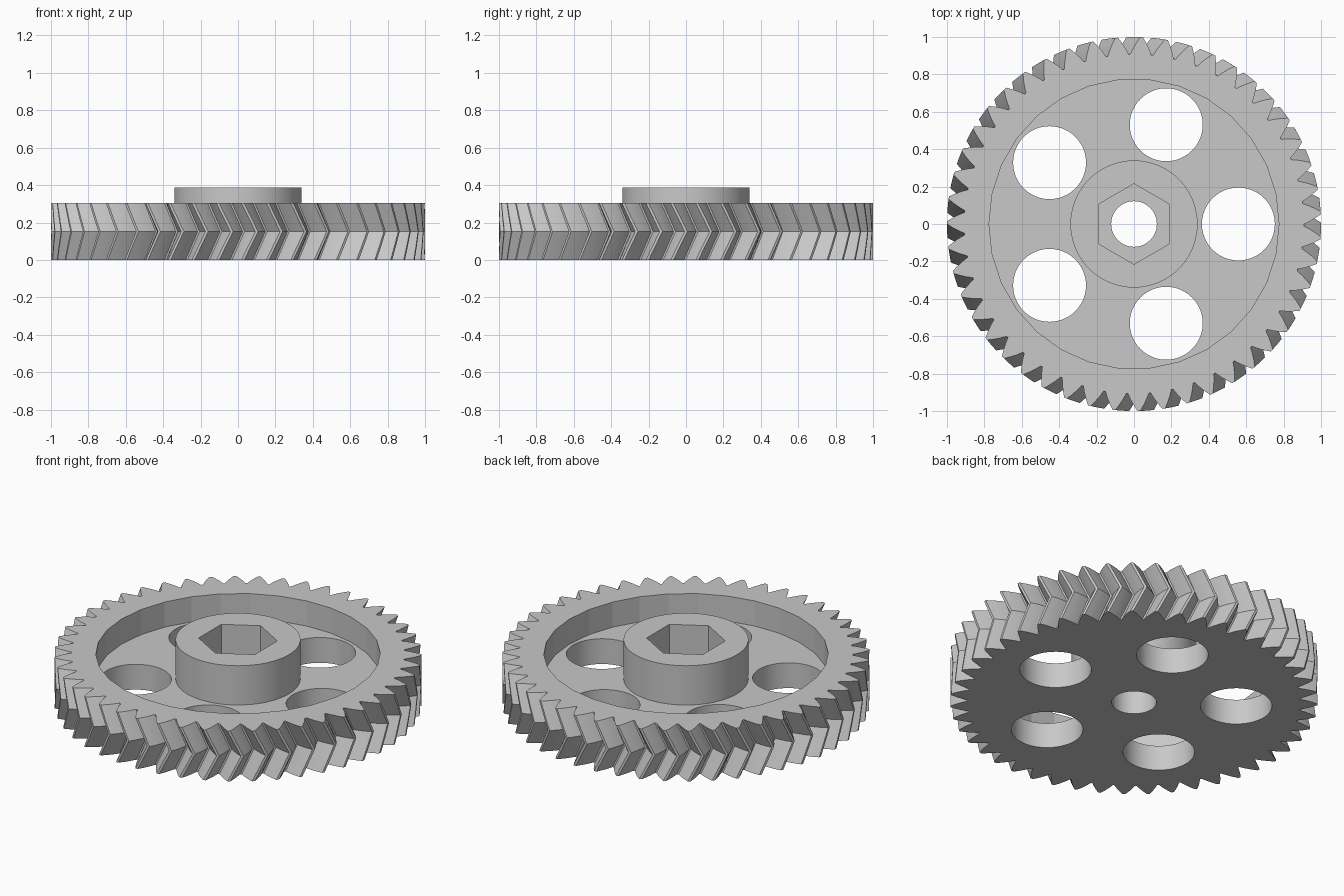
import bpy, bmesh, math

if "Cube" in bpy.data.objects:
    bpy.data.objects.remove(bpy.data.objects["Cube"])

TEETH = 47
MODULE = 1 / (TEETH / 2 + 1)      # outer radius is exactly 1
PITCH_R = MODULE * TEETH / 2
ROOT_R = 0.908
PRESSURE = math.radians(30)
TWIST = math.radians(200 / TEETH)
GEAR_H, WEB_H, HUB_H = 0.303, 0.152, 0.388

grey = bpy.data.materials.new("grey plastic")
grey.diffuse_color = (0.58, 0.58, 0.58, 1)
grey.use_nodes = True
grey.node_tree.nodes["Principled BSDF"].inputs["Base Color"].default_value = grey.diffuse_color


def prism(name, rings):
    """Solid skinned through a list of equal-length point rings."""
    bm = bmesh.new()
    loops = [[bm.verts.new(p) for p in ring] for ring in rings]
    n = len(loops[0])
    for low, high in zip(loops, loops[1:]):
        for i in range(n):
            j = (i + 1) % n
            bm.faces.new((low[i], low[j], high[j], high[i]))
    bm.faces.new(loops[0][::-1])
    bm.faces.new(loops[-1])
    me = bpy.data.meshes.new(name)
    bm.to_mesh(me)
    bm.free()
    me.materials.append(grey)
    ob = bpy.data.objects.new(name, me)
    bpy.context.collection.objects.link(ob)
    return ob


def circle(r, z, n, cx=0, cy=0, turn=0):
    return [(cx + r * math.cos(turn + math.tau * i / n),
             cy + r * math.sin(turn + math.tau * i / n), z) for i in range(n)]


def cylinder(name, r, z0, z1, n, cx=0, cy=0, turn=0):
    return prism(name, [circle(r, z, n, cx, cy, turn) for z in (z0, z1)])


def combine(target, tool, operation):
    mod = target.modifiers.new(operation, 'BOOLEAN')
    mod.operation, mod.object, mod.solver = operation, tool, 'EXACT'
    bpy.context.view_layer.objects.active = target
    bpy.ops.object.modifier_apply(modifier=mod.name)
    bpy.data.objects.remove(tool)


# Involute tooth outline
def inv(a):
    return math.tan(a) - a


def half_angle(r):
    a = math.acos(PITCH_R * math.cos(PRESSURE) / r)
    return math.pi / (2 * TEETH) + inv(PRESSURE) - inv(a)


radii = [ROOT_R + (1 - ROOT_R) * i / 3 for i in range(4)]
flank = [(r, half_angle(r)) for r in radii]
tooth = [(r, -a) for r, a in flank] + [(r, a) for r, a in reversed(flank)]


def gear_ring(z, turn):
    return [(r * math.cos(math.tau * k / TEETH + a + turn),
             r * math.sin(math.tau * k / TEETH + a + turn), z)
            for k in range(TEETH) for r, a in tooth]


# Herringbone toothed body: the mid plane is turned ahead of both ends
gear = prism("herringbone_gear", [
    gear_ring(GEAR_H * t, -TWIST * abs(2 * t - 1)) for t in (0, 0.25, 0.5, 0.75, 1)])

# Recessed web inside the rim, and raised hub
combine(gear, cylinder("web_recess", 0.775, WEB_H, 0.6, 30), 'DIFFERENCE')
combine(gear, cylinder("hub", 0.34, 0.08, HUB_H, 72), 'UNION')

# Five round lightening holes
for k in range(5):
    a = math.tau * k / 5
    combine(gear, cylinder("web_hole", 0.195, -0.1, 0.6, 48,
                           0.558 * math.cos(a), 0.558 * math.sin(a)), 'DIFFERENCE')

# Hexagonal nut pocket and shaft bore
combine(gear, cylinder("nut_pocket", 0.215, 0.19, 0.6, 6, turn=math.pi / 6), 'DIFFERENCE')
combine(gear, cylinder("shaft_bore", 0.122, -0.1, 0.6, 40), 'DIFFERENCE')

# Smooth the round walls, keep edges sharp
bpy.context.view_layer.objects.active = gear
gear.select_set(True)
bpy.ops.object.shade_smooth_by_angle(angle=math.radians(11))
